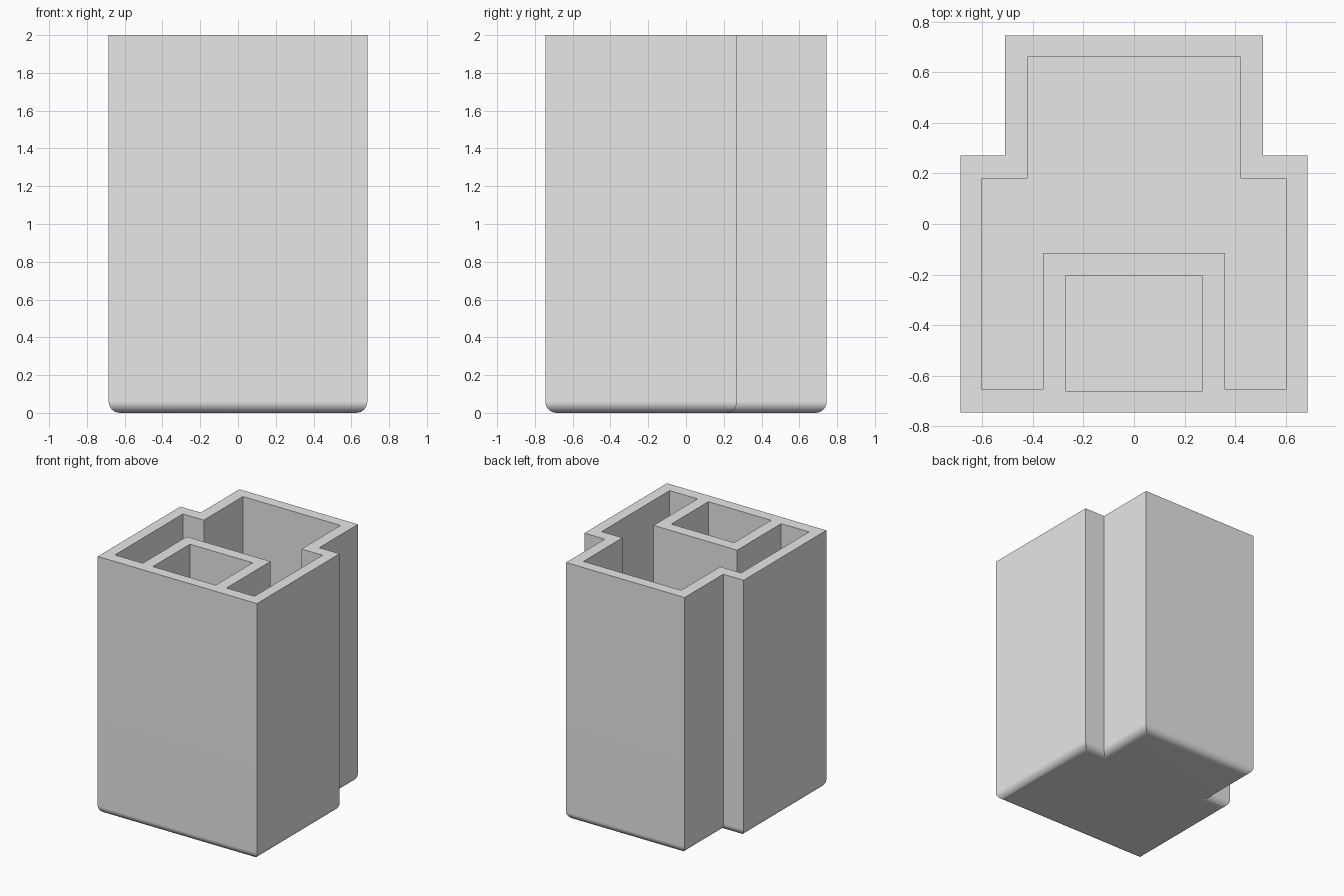
import bpy
import bmesh
import math

cube = bpy.data.objects.get("Cube")
if cube:
    bpy.data.objects.remove(cube, do_unlink=True)

HEIGHT = 2.0
FLOOR = 0.09
ROUND = 0.06

grey = bpy.data.materials.new("light grey")
grey.use_nodes = True
colour = (0.8, 0.8, 0.8, 1)
grey.diffuse_color = colour
grey.node_tree.nodes["Principled BSDF"].inputs["Base Color"].default_value = colour


def prism(name, half, bottom, top, rounding=0):
    """Extrude a half outline (x >= 0, front to back) mirrored across x."""
    outline = half + [(-x, y) for x, y in reversed(half)]
    bm = bmesh.new()
    base = bm.faces.new([bm.verts.new((x, y, bottom)) for x, y in outline])
    extruded = bmesh.ops.extrude_face_region(bm, geom=[base], use_keep_orig=True)
    raised = [v for v in extruded["geom"] if isinstance(v, bmesh.types.BMVert)]
    bmesh.ops.translate(bm, verts=raised, vec=(0, 0, top - bottom))
    bmesh.ops.recalc_face_normals(bm, faces=bm.faces)
    if rounding:
        low = [e for e in bm.edges if all(v.co.z < bottom + 0.001 for v in e.verts)]
        bmesh.ops.bevel(bm, geom=low, offset=rounding, segments=6,
                        profile=0.5, affect='EDGES')
    mesh = bpy.data.meshes.new(name)
    bm.to_mesh(mesh)
    bm.free()
    mesh.materials.append(grey)
    obj = bpy.data.objects.new(name, mesh)
    bpy.context.collection.objects.link(obj)
    return obj


# Stepped outer body with a rounded underside
body = prism("container_body",
             [(0.685, -0.745), (0.685, 0.27), (0.51, 0.27), (0.51, 0.745)],
             0, HEIGHT, ROUND)

# Main compartment wraps around the small front pocket
main_cavity = prism("main_cavity_cutter",
                    [(0.36, -0.115), (0.36, -0.655), (0.6, -0.655),
                     (0.6, 0.18), (0.42, 0.18), (0.42, 0.66)],
                    FLOOR, HEIGHT + 0.2)
pocket = prism("front_pocket_cutter", [(0.27, -0.66), (0.27, -0.205)],
               FLOOR, HEIGHT + 0.2)

# Hollow out both compartments
bpy.ops.object.select_all(action='DESELECT')
bpy.context.view_layer.objects.active = body
body.select_set(True)
for cutter in (main_cavity, pocket):
    cut = body.modifiers.new(cutter.name, 'BOOLEAN')
    cut.operation = 'DIFFERENCE'
    cut.solver = 'EXACT'
    cut.object = cutter
    bpy.ops.object.modifier_apply(modifier=cut.name)
    bpy.data.objects.remove(cutter, do_unlink=True)

# Smooth rounded underside, crisp walls
bpy.ops.object.shade_smooth_by_angle(angle=math.radians(30))
normals = body.modifiers.new("flat_walls", 'WEIGHTED_NORMAL')
normals.keep_sharp = True
